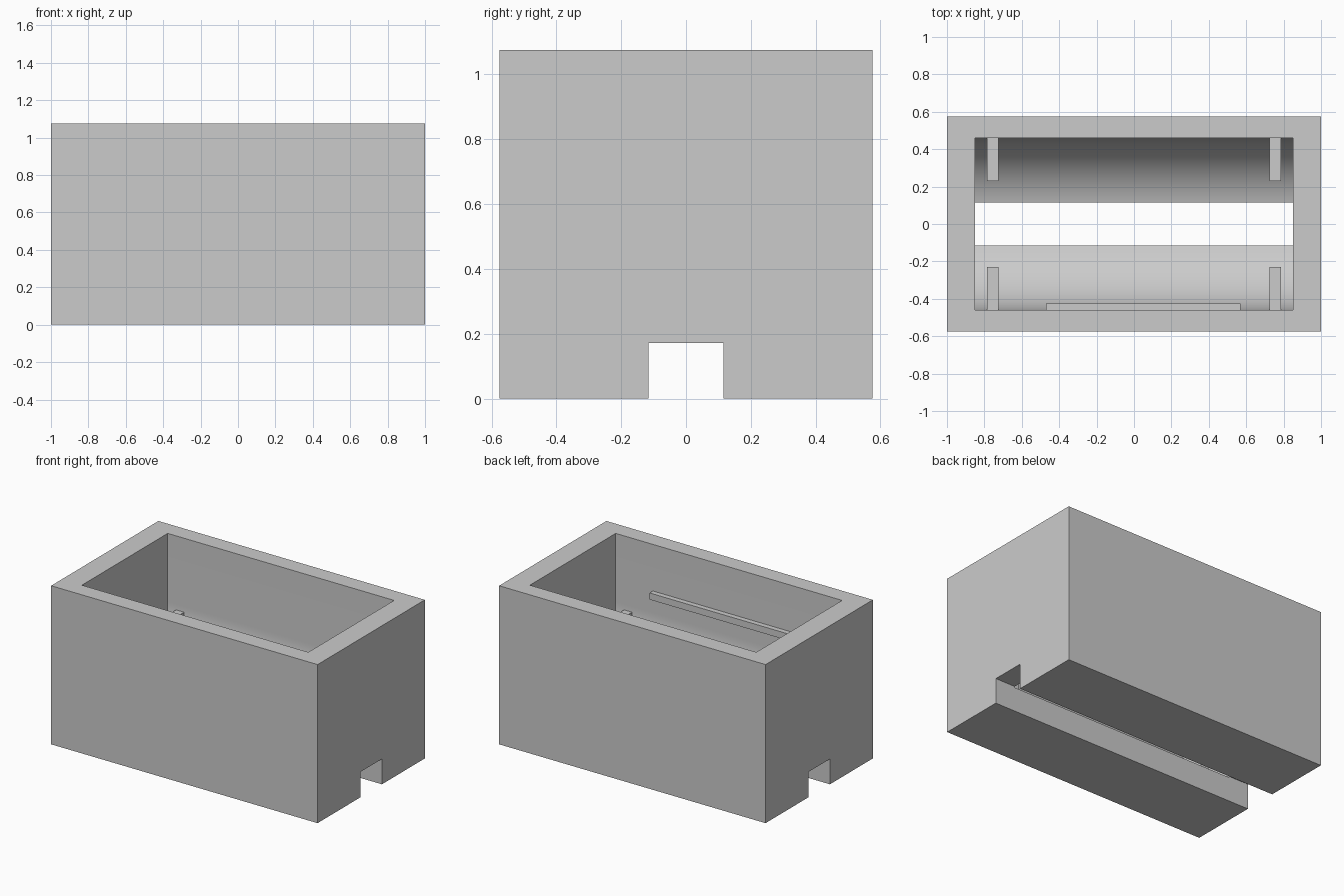
import bpy, bmesh, math

cube = bpy.data.objects.get("Cube")
if cube:
    bpy.data.objects.remove(cube, do_unlink=True)

# Single plain grey material
grey = bpy.data.materials.new("plain_grey")
grey.use_nodes = True
COLOUR = (0.6, 0.6, 0.6, 1)
grey.diffuse_color = COLOUR
grey.node_tree.nodes["Principled BSDF"].inputs["Base Color"].default_value = COLOUR


def extrude_x(name, profile, x0, x1):
    """Solid made by sweeping a (y, z) outline from x0 to x1."""
    bm = bmesh.new()
    face = bm.faces.new([bm.verts.new((x0, y, z)) for y, z in profile])
    out = bmesh.ops.extrude_face_region(bm, geom=[face])
    moved = [v for v in out["geom"] if isinstance(v, bmesh.types.BMVert)]
    bmesh.ops.translate(bm, verts=moved, vec=(x1 - x0, 0, 0))
    bmesh.ops.recalc_face_normals(bm, faces=bm.faces)
    mesh = bpy.data.meshes.new(name)
    bm.to_mesh(mesh)
    bm.free()
    mesh.materials.append(grey)
    ob = bpy.data.objects.new(name, mesh)
    bpy.context.collection.objects.link(ob)
    return ob


def box(name, x0, x1, y0, y1, z0, z1):
    return extrude_x(name, [(y0, z0), (y1, z0), (y1, z1), (y0, z1)], x0, x1)


HEIGHT, RADIUS, AXIS_Z = 1.076, 0.46, 0.61
SEGMENTS = 64

# Outer block
body = box("trough_body", -1, 1, -0.575, 0.575, 0, HEIGHT)

# Round-bottomed cavity, open at the top
arc = [(-RADIUS * math.cos(math.pi * i / SEGMENTS),
        AXIS_Z - RADIUS * math.sin(math.pi * i / SEGMENTS))
       for i in range(SEGMENTS + 1)]
cavity = extrude_x("cavity_cutter",
                   arc + [(RADIUS, HEIGHT + 0.2), (-RADIUS, HEIGHT + 0.2)],
                   -0.85, 0.85)

# Channel along the underside, opening into the cavity
channel = box("channel_cutter", -1.2, 1.2, -0.115, 0.115, -0.2, 0.172)

for cutter in (cavity, channel):
    mod = body.modifiers.new(cutter.name, "BOOLEAN")
    mod.operation = "DIFFERENCE"
    mod.solver = "EXACT"
    mod.object = cutter
    cutter.hide_render = True
    cutter.hide_viewport = True
    cutter.display_type = "WIRE"

# Bake the cuts, then remove the cutters
depsgraph = bpy.context.evaluated_depsgraph_get()
cut_mesh = bpy.data.meshes.new_from_object(body.evaluated_get(depsgraph))
body.modifiers.clear()
body.data = cut_mesh
for cutter in (cavity, channel):
    bpy.data.objects.remove(cutter, do_unlink=True)

# Smooth the curved floor, keep the block edges sharp
bpy.ops.object.select_all(action="DESELECT")
body.select_set(True)
bpy.context.view_layer.objects.active = body
bpy.ops.object.shade_smooth_by_angle(angle=math.radians(10))

# Four support ribs rising from the curved floor, beside the long walls
for x_name, sx in (("left", 1), ("right", -1)):
    for y_name, sy in (("back", 1), ("front", -1)):
        xs = sorted((sx * 0.725, sx * 0.785))
        ys = sorted((sy * 0.23, sy * 0.47))
        box(f"{y_name}_{x_name}_rib", *xs, *ys, 0.225, 0.575)

# Thin ledge on the inside of the front wall
box("front_ledge", -0.47, 0.57, -0.465, -0.425, 0.715, 0.76)
